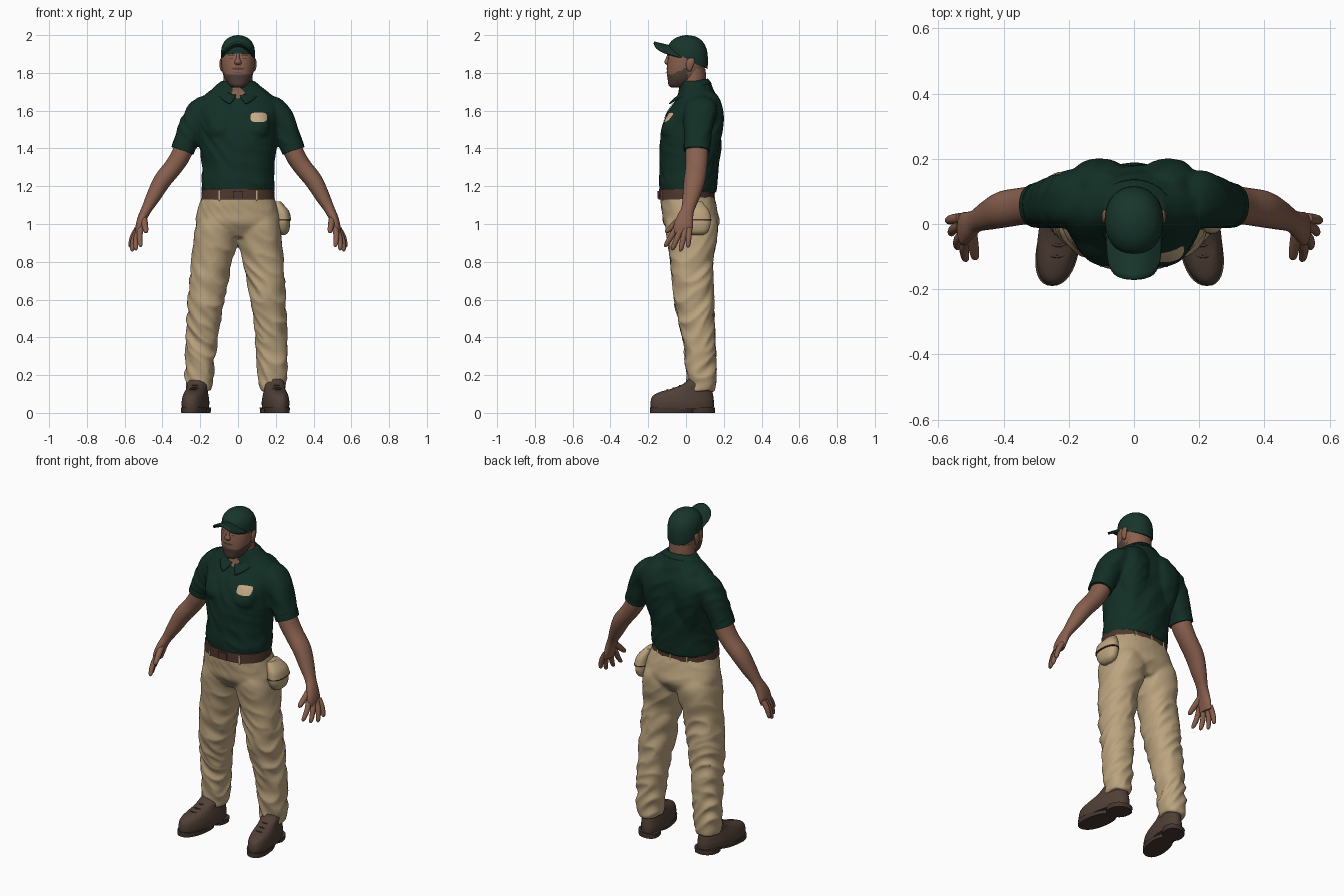
import bpy, bmesh
from math import sin, cos, pi, radians
from mathutils import Vector, noise
from mathutils.bvhtree import BVHTree

cube = bpy.data.objects.get("Cube")
if cube:
    bpy.data.objects.remove(cube, do_unlink=True)


def material(name, *rgb):
    m = bpy.data.materials.new(name)
    m.use_nodes = True
    m.diffuse_color = (*rgb, 1)
    m.node_tree.nodes["Principled BSDF"].inputs["Base Color"].default_value = (*rgb, 1)
    return m


GREEN = material("dark green cloth", .006, .028, .019)
CAP = material("cap green", .009, .036, .025)
KHAKI = material("khaki cloth", .50, .37, .21)
SKIN = material("brown skin", .245, .116, .075)
BEARD = material("beard shadow", .085, .052, .04)
BELT = material("belt leather", .075, .039, .026)
BOOT = material("boot leather", .08, .051, .037)
SOLE = material("dark sole", .058, .037, .028)
PATCH = material("tan patch", .56, .40, .24)
made = []


def finish(name, bm, mat):
    bmesh.ops.recalc_face_normals(bm, faces=bm.faces)
    me = bpy.data.meshes.new(name)
    bm.to_mesh(me)
    bm.free()
    me.materials.append(mat)
    ob = bpy.data.objects.new(name, me)
    bpy.context.collection.objects.link(ob)
    made.append(ob)
    return ob


def spow(c, n):
    return (1 if c >= 0 else -1) * abs(c) ** (2 / n)


def loft(bm, rings, n=2.3, sides=32, steps=5, along=False, s=1, lean=0):
    """Smooth skin through rings (x, y, z, half width, half depth, tilt)."""
    R = [tuple(r) + (0,) * (6 - len(r)) for r in rings]
    P = [R[0]] + R + [R[-1]]
    path = []
    for i in range(1, len(P) - 2):
        for k in range(steps):
            t = k / steps
            path.append([b + t * ((c - a) + t * (2*a - 5*b + 4*c - d + t * (3*b - a - 3*c + d))) / 2
                         for a, b, c, d in zip(*P[i - 1:i + 3])])
    path.append(R[-1])
    loops = []
    for i, (x, y, z, a, b, tilt) in enumerate(path):
        u, v = Vector((1, 0, 0)), Vector((0, 1, tilt))
        if along:
            t = (Vector(path[min(i + 1, len(path) - 1)][:3]) - Vector(path[max(i - 1, 0)][:3])).normalized()
            v = (Vector((0, 1, 0)) - t * t.y).normalized()
            u = v.cross(t)
        loop = []
        for k in range(sides):
            ang = 2 * pi * k / sides
            p = Vector((x, y, z)) + u * a * spow(cos(ang), n) + v * b * spow(sin(ang), n)
            p.x = s * p.x + lean * (1 - p.z)
            loop.append(bm.verts.new(p))
        loops.append(loop)
    for lo, hi in zip(loops, loops[1:]):
        for k in range(sides):
            bm.faces.new((lo[k], lo[k - 1], hi[k - 1], hi[k]))
    bm.faces.new(loops[0])
    bm.faces.new(loops[-1])


def part(name, mat, rings, **kw):
    bm = bmesh.new()
    loft(bm, rings, **kw)
    return finish(name, bm, mat)


def level(rows):
    """Centred rings from (z, y, half width, half depth, tilt)."""
    return [(0, r[1], r[0], *r[2:]) for r in rows]


def cloth(ob, amp, mat):
    """Fuse overlapping shells into one garment and press folds into it."""
    mod = ob.modifiers.new("fuse", "REMESH")
    mod.mode, mod.voxel_size = "VOXEL", .009
    mod = ob.modifiers.new("soften", "SMOOTH")
    mod.factor, mod.iterations = .5, 6
    deps = bpy.context.evaluated_depsgraph_get()
    me = bpy.data.meshes.new_from_object(ob.evaluated_get(deps))
    ob.modifiers.clear()
    ob.data = me
    me.materials.clear()
    me.materials.append(mat)
    normals = [v.normal.copy() for v in me.vertices]
    for v, nor in zip(me.vertices, normals):
        x, y, z = v.co
        ridge = abs(noise.noise(Vector((x * 7, y * 7, z * 12 + x * 10 - y * 8))))
        v.co += nor * amp(z) * (.6 - 2.5 * ridge)


def sheet(name, mat, fn, thick, nu=24, nv=6):
    bm = bmesh.new()
    g = [[bm.verts.new(fn(i / nu, j / nv)) for j in range(nv + 1)] for i in range(nu + 1)]
    for i in range(nu):
        for j in range(nv):
            bm.faces.new((g[i][j], g[i + 1][j], g[i + 1][j + 1], g[i][j + 1]))
    ob = finish(name, bm, mat)
    mod = ob.modifiers.new("thickness", "SOLIDIFY")
    mod.thickness, mod.offset = thick, 0


def decal(name, mat, target, x, z, a, b, n=2, lift=.003):
    """Thin superellipse plate laid on the front of a part."""
    me = target.data
    tree = BVHTree.FromPolygons([v.co for v in me.vertices], [p.vertices for p in me.polygons])
    bm = bmesh.new()
    loops = []
    for r in (.02, .35, .7, 1):
        loop = []
        for k in range(28):
            ang = 2 * pi * k / 28
            p = Vector((x + r * a * spow(cos(ang), n), -1, z + r * b * spow(sin(ang), n)))
            hit = tree.ray_cast(p, Vector((0, 1, 0)))[0] or tree.find_nearest(p)[0]
            loop.append(bm.verts.new(hit - Vector((0, lift, 0))))
        loops.append(loop)
    bm.faces.new(loops[0])
    for lo, hi in zip(loops, loops[1:]):
        for k in range(28):
            bm.faces.new((lo[k], lo[k - 1], hi[k - 1], hi[k]))
    finish(name, bm, mat)


def box(name, mat, at, size):
    bm = bmesh.new()
    bmesh.ops.create_cube(bm, size=1)
    bmesh.ops.scale(bm, vec=size, verts=bm.verts)
    bmesh.ops.translate(bm, vec=at, verts=bm.verts)
    bmesh.ops.bevel(bm, geom=bm.edges[:], offset=min(size) * .2, segments=1)
    finish(name, bm, mat)


# Polo shirt: torso, shoulder blades, chest and sleeves fused
bm = bmesh.new()
loft(bm, level([(1.165, .012, .19, .148), (1.22, .012, .195, .153), (1.3, .017, .191, .156),
                (1.4, .024, .202, .163), (1.5, .026, .21, .156), (1.58, .04, .215, .142),
                (1.64, .055, .212, .118), (1.69, .058, .17, .096), (1.73, .053, .12, .085),
                (1.76, .045, .09, .075)]), n=2.1)
for s in (1, -1):
    loft(bm, [(.09, .09, 1.33, .06, .06), (.1, .1, 1.45, .085, .085), (.105, .11, 1.56, .095, .089),
              (.1, .11, 1.64, .09, .078), (.09, .1, 1.7, .05, .05)], s=s)
    loft(bm, [(.08, -.04, 1.42, .05, .05), (.085, -.045, 1.49, .085, .085), (.09, -.02, 1.57, .08, .08),
              (.09, 0, 1.62, .05, .05)], s=s)
    loft(bm, [(.13, .085, 1.63, .05, .065), (.185, .08, 1.602, .072, .086), (.235, .068, 1.535, .071, .08),
              (.291, .057, 1.395, .06, .067)], along=True, s=s)
shirt = finish("polo_shirt", bm, GREEN)
cloth(shirt, lambda z: .004, GREEN)
decal("chest_patch", PATCH, shirt, .11, 1.565, .043, .025, 4)
decal("neck_opening", SKIN, shirt, 0, 1.695, .036, .032, 1.2)
decal("shirt_placket", GREEN, shirt, 0, 1.6, .017, .055, 8, lift=.005)


def collar(u, v):
    gap = .1 + .26 * v
    ang = -pi / 2 + gap + u * (2 * pi - 2 * gap)
    c, d = cos(ang), sin(ang)
    front = max(0, -d)
    z = 1.752 + .016 * max(0, d) - .07 * front - v * (.026 + .026 * front)
    return ((.081 + .036 * v) * c, .037 + (.077 + v * (.02 + .04 * front)) * d, z)


sheet("shirt_collar", GREEN, collar, .006, nu=40, nv=4)

# Trousers: hips and both legs fused
bm = bmesh.new()
loft(bm, level([(.93, .03, .17, .1), (1, .029, .222, .147), (1.06, .022, .217, .148),
                (1.11, .012, .203, .146), (1.155, .004, .19, .14)]))
LEAN = -.014
for s in (1, -1):
    loft(bm, [(.196, .08, .115, .064, .07), (.194, .08, .2, .076, .079), (.189, .075, .3, .08, .082),
              (.183, .067, .4, .084, .085), (.174, .053, .5, .09, .096), (.163, .042, .6, .096, .104),
              (.136, .03, .8, .107, .111), (.12, .032, .9, .117, .129), (.112, .03, 1, .108, .138),
              (.1, .02, 1.09, .08, .1)], s=s, lean=LEAN)
trousers = finish("trousers", bm, KHAKI)
cloth(trousers, lambda z: .009 if z < .75 else max(.003, .009 - .03 * (z - .75)), KHAKI)

# Belt, buckle and belt loops
part("belt", BELT, level([(1.13, .002, .195, .147), (1.185, .002, .191, .146)]), steps=1, sides=48)
box("belt_buckle", BELT, (0, -.146, 1.155), (.055, .012, .042))
for x, y in ((.1, -.127), (-.1, -.127), (.1, .131), (-.1, .131), (0, .148)):
    box("belt_loop", KHAKI, (x, y, 1.15), (.009, .01, .055))

# Hip pouch on the left side
part("hip_pouch", KHAKI, [(.235, .06, .942, .015, .03), (.237, .058, .962, .032, .06),
                          (.235, .052, 1.01, .04, .078), (.225, .046, 1.07, .034, .068),
                          (.205, .04, 1.11, .02, .045)], n=2.3)
part("pouch_flap", KHAKI, [(.238, .052, 1.025, .043, .082), (.23, .048, 1.07, .039, .074),
                           (.205, .04, 1.118, .022, .045)], n=2.3)
part("pouch_trim", BELT, [(.2375, .052, 1.019, .044, .083), (.2375, .052, 1.026, .044, .083)], steps=1)

for s, side in ((1, "left"), (-1, "right")):
    # Sleeve hem, arm and hand
    part(side + "_sleeve_hem", GREEN, [(.282, .058, 1.422, .063, .07), (.294, .057, 1.388, .062, .069)],
         along=True, s=s, steps=1)
    part(side + "_arm", SKIN,
         [(.265, .058, 1.46, .05, .06), (.3, .057, 1.37, .052, .06), (.34, .055, 1.305, .049, .057),
          (.4, .045, 1.23, .047, .056), (.445, .028, 1.15, .039, .046), (.483, .01, 1.08, .028, .035),
          (.505, -.004, 1.035, .025, .043), (.52, -.014, .99, .022, .051), (.528, -.016, .95, .015, .046)],
         along=True, s=s, n=2.1)
    fingers = {"index": ((.512, -.047, .985), (.514, -.112, .88)),
               "middle": ((.523, -.028, .97), (.54, -.074, .862)),
               "ring": ((.531, -.003, .97), (.56, -.03, .855)),
               "little": ((.533, .018, .975), (.57, .01, .875)),
               "thumb": ((.5, -.02, 1.035), (.486, -.108, .955))}
    for finger, ends in fingers.items():
        a, b = map(Vector, ends)
        fat = .0165 if finger == "thumb" else .0145
        bow = Vector((.008 if finger != "thumb" else 0, 0, 0))
        rings = [(*(a.lerp(b, t) + bow * sin(pi * t)), fat * w, fat * w)
                 for t, w in ((0, 1.1), (.4, 1.05), (.75, .9), (.93, .7), (1, .25))]
        part(f"{side}_{finger}_finger", SKIN, rings, along=True, s=s, sides=12, steps=3, n=2)

    # Boot: upper, sole, heel and laces, turned outward
    X = .2
    pieces = [part(side + "_boot", BOOT,
                   [(X, -.02, .02, .064, .166), (X, -.02, .055, .067, .168), (X, -.016, .09, .062, .16),
                    (X, .003, .112, .056, .137), (X, .035, .13, .054, .105), (X, .066, .155, .057, .079),
                    (X, .075, .18, .05, .064)], s=s, lean=LEAN, n=2.3)]
    for y, length, label in ((-.072, .118, "sole"), (.09, .063, "heel")):
        pieces.append(part(f"{side}_boot_{label}", SOLE, [(X, y, 0, .063, length), (X, y, .028, .066, length)],
                           s=s, lean=LEAN, n=2.3, steps=1))
    for y, z in ((-.1, .121), (-.066, .131), (-.032, .144)):
        pieces.append(part(side + "_boot_lace", SOLE,
                           [(X - .035, y + .012, z - .008, .005, .005), (X, y, z, .005, .005),
                            (X + .035, y + .012, z - .008, .005, .005)], along=True, s=s, lean=LEAN, sides=8))
    for ob in pieces:
        for v in ob.data.vertices:
            v.co.x += s * .15 * (.06 - v.co.y)

    # Ear
    part(side + "_ear", SKIN, [(.082, .02, 1.808, .005, .006), (.087, .018, 1.82, .008, .014),
                               (.09, .022, 1.85, .009, .021), (.088, .026, 1.872, .007, .017),
                               (.085, .026, 1.88, .003, .006)], s=s, sides=16, n=2)

# Neck and head, with the beard chosen by height and depth
part("neck", SKIN, level([(1.62, .035, .08, .08), (1.7, .036, .077, .072), (1.82, .042, .075, .062)]), n=2)
head = part("head", SKIN,
            level([(1.722, -.045, .025, .032), (1.735, -.038, .046, .054), (1.765, -.02, .068, .077),
                   (1.8, -.005, .081, .096), (1.85, .003, .088, .102), (1.9, .01, .087, .1),
                   (1.95, .012, .068, .082)]), n=2.2, sides=64, steps=9)
head.data.materials.append(BEARD)
for f in head.data.polygons:
    x, y, z = f.center
    f.material_index = int(y < .01 and z < 1.79 + .5 * max(0, y + .075))
part("nose", SKIN, [(0, -.09, 1.9, .008, .008), (0, -.097, 1.875, .01, .011), (0, -.099, 1.856, .018, .016),
                    (0, -.095, 1.842, .013, .008)], sides=16, n=2)
decal("moustache", BEARD, head, 0, 1.822, .036, .006)
decal("lips", SKIN, head, 0, 1.803, .026, .006, lift=.005)
decal("mouth_line", BEARD, head, 0, 1.804, .024, .0015, lift=.007)
for s in (1, -1):
    decal("eye", BEARD, head, s * .034, 1.876, .011, .0035)
    decal("eyebrow", BEARD, head, s * .035, 1.893, .02, .0035, lift=.005)

# Cap crown and curved brim
part("cap_crown", CAP, level([(1.862, .011, .089, .103, -.4), (1.9, .011, .09, .105, -.3),
                              (1.94, .012, .085, .098, -.18), (1.972, .011, .067, .077, -.08),
                              (1.992, .006, .038, .045), (2, .004, .005, .005)]), n=2.1, sides=40)


def brim(u, v):
    w = 2 * u - 1
    back, front = -.07 + .05 * w * w, -.17 + .015 * w * w + .045 * w ** 6
    return (.084 * w * (1 - .06 * v), back + v * (front - back), 1.938 + .023 * v - (.06 - .006 * v) * w * w)


sheet("cap_brim", CAP, brim, .011)

# Smooth shading with crisp rims
bpy.ops.object.select_all(action="DESELECT")
for ob in made:
    ob.select_set(True)
bpy.context.view_layer.objects.active = made[0]
bpy.ops.object.shade_smooth_by_angle(angle=radians(45))
